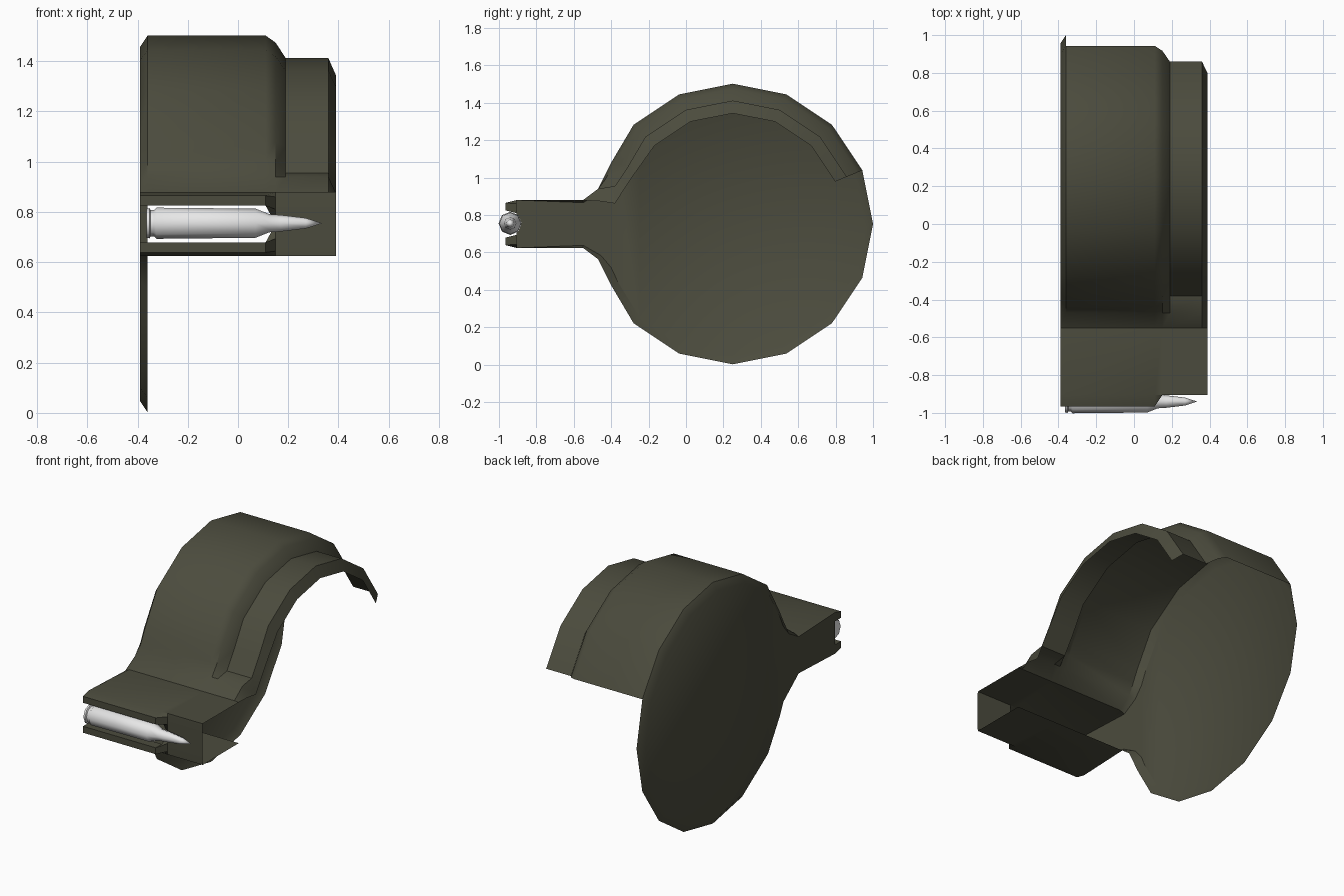
import bpy, bmesh, math
from mathutils import Vector

if "Cube" in bpy.data.objects:
    bpy.data.objects.remove(bpy.data.objects["Cube"])

CY, CZ = 0.25, 0.752          # drum centre in the y-z plane


def material(name, rgb):
    m = bpy.data.materials.new(name)
    m.diffuse_color = (*rgb, 1)
    m.use_nodes = True
    m.node_tree.nodes["Principled BSDF"].inputs["Base Color"].default_value = m.diffuse_color
    return m


def finish(bm, name, mat, angle):
    me = bpy.data.meshes.new(name)
    bm.to_mesh(me)
    bm.free()
    ob = bpy.data.objects.new(name, me)
    bpy.context.collection.objects.link(ob)
    me.materials.append(mat)
    bpy.ops.object.select_all(action='DESELECT')
    ob.select_set(True)
    bpy.context.view_layer.objects.active = ob
    bpy.ops.object.shade_smooth_by_angle(angle=math.radians(angle))
    return ob


olive = material("dark_olive_paint", (0.071, 0.071, 0.047))
metal = material("pale_metal", (0.8, 0.8, 0.8))

# Upper half outline: mouth lip, neck, shoulder, then the drum arc
LIP = [(-0.905, 0.825), (-0.965, 0.825), (-0.965, 0.865), (-0.905, 0.88)]
WALL = [(-0.905, CZ), (-0.905, 0.81), (-0.905, 0.86), (-0.904, 0.88)]
SHOULDER = {
    "back": [(-0.55, 0.866), (-0.455, 0.92), (-0.40, 0.985), (-0.365, 1.06)],
    "big": [(-0.55, 0.88), (-0.47, 0.94), (-0.435, 1.01), (-0.40, 1.08)],
    "mid": [(-0.55, 0.88), (-0.47, 0.94), (-0.425, 1.0), (-0.385, 1.08)],
    "small": [(-0.55, 0.88), (-0.47, 0.94), (-0.38, 0.955), (-0.31, 1.06)],
    "front": [(-0.55, 0.878), (-0.47, 0.875), (-0.38, 0.862), (-0.29, 1.0)],
}


def outline(mouth, kind, r):
    arc = [(CY + r * math.cos(a), CZ + r * math.sin(a))
           for a in (math.radians(22.5 * k) for k in range(6, 0, -1))]
    return mouth + SHOULDER[kind] + arc


def flip(p):
    return (p[0], 2 * CZ - p[1])


bm = bmesh.new()


def row(x, pts):
    return [bm.verts.new((x, y, z)) for y, z in pts]


def bridge(a, b, closed=False):
    n = len(a)
    for i in range(n if closed else n - 1):
        j = (i + 1) % n
        bm.faces.new((a[i], a[j], b[j], b[i]))


# Upper half shell, stepped down towards +x, and the mirrored neck floor
stations = [(-0.36, LIP, "big", 0.75), (0.11, LIP, "big", 0.75),
            (0.15, WALL, "mid", 0.722), (0.19, WALL, "small", 0.66),
            (0.36, WALL, "small", 0.66), (0.39, WALL, "front", 0.592)]
prev = None
for x, mouth, kind, r in stations:
    pts = outline(mouth, kind, r)
    floor = [flip(p) for p in mouth] + [(-0.55, 2 * CZ - 0.88)]
    cur = (row(x, pts), row(x, floor))
    if prev:
        bridge(prev[0], cur[0])
        bridge(cur[1], prev[1])
    prev = cur


# Full side plate with chamfered rim
def full_loop(kind, r):
    top = outline(LIP, kind, r)
    return top + [(CY + r, CZ)] + [flip(p) for p in reversed(top)]


rim = row(-0.36, full_loop("big", 0.75))
plate_pts = full_loop("back", 0.705)
plate = row(-0.39, plate_pts)
bridge(plate, rim, True)
cap = bm.faces.new(plate)
bmesh.ops.triangulate(bm, faces=[cap])
bmesh.ops.remove_doubles(bm, verts=bm.verts, dist=0.0015)
bmesh.ops.dissolve_degenerate(bm, dist=0.0001, edges=bm.edges)
bmesh.ops.recalc_face_normals(bm, faces=bm.faces)
# make the side plate look outwards (-x)
bm.faces.ensure_lookup_table()
big = max((f for f in bm.faces if f.calc_center_median().x < -0.389),
          key=lambda f: f.calc_area())
if big.normal.x > 0:
    bmesh.ops.reverse_faces(bm, faces=bm.faces)
finish(bm, "drum_half_shell", olive, 35)

# Cartridge in the mouth: lathed profile along x
profile = [(-0.365, 0), (-0.365, 0.058), (-0.352, 0.06), (-0.348, 0.052),
           (-0.335, 0.052), (-0.325, 0.062), (0.07, 0.058), (0.125, 0.036),
           (0.17, 0.033), (0.27, 0.021), (0.335, 0)]
bm = bmesh.new()
N = 8
rings = []
for x, r in profile:
    rings.append([bm.verts.new((x, -0.94 + r * math.cos(2 * math.pi * k / N),
                                0.755 + r * math.sin(2 * math.pi * k / N)))
                  for k in range(N)])
for a, b in zip(rings, rings[1:]):
    bridge(a, b, True)
bmesh.ops.remove_doubles(bm, verts=bm.verts, dist=0.0001)
bmesh.ops.recalc_face_normals(bm, faces=bm.faces)
finish(bm, "cartridge", metal, 50)
